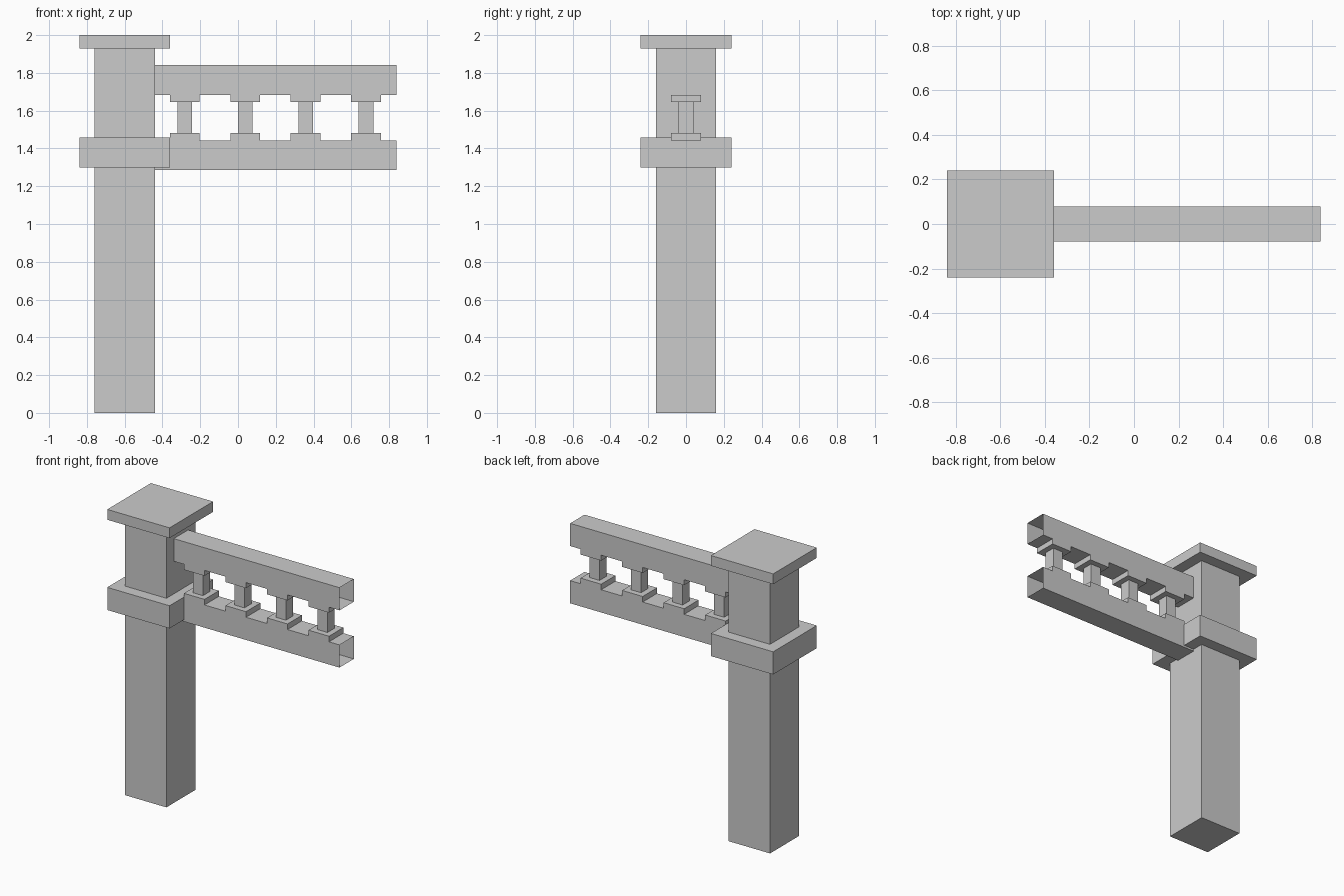
import bpy, bmesh

if "Cube" in bpy.data.objects:
    bpy.data.objects.remove(bpy.data.objects["Cube"])


def box(name, x, y, z, open_ends=False):
    """Box from (min, max) ranges; open_ends leaves off the two x faces."""
    bm = bmesh.new()
    bmesh.ops.create_cube(bm, size=1)
    for v in bm.verts:
        v.co = [(r[0] + r[1]) / 2 + c * (r[1] - r[0]) for r, c in zip((x, y, z), v.co)]
    bm.normal_update()
    if open_ends:
        ends = [f for f in bm.faces if abs(f.normal.x) > 0.9]
        bmesh.ops.delete(bm, geom=ends, context='FACES_ONLY')
    mesh = bpy.data.meshes.new(name)
    bm.to_mesh(mesh)
    bm.free()
    ob = bpy.data.objects.new(name, mesh)
    bpy.context.collection.objects.link(ob)
    return ob


def centred(c, half):
    return (c - half, c + half)


# Square post with collar and cap
POST_X = -0.6
for name, half, z in (("post", 0.16, (0, 1.928)),
                      ("collar", 0.24, (1.299, 1.457)),
                      ("cap", 0.24, (1.928, 2.0))):
    box(name, centred(POST_X, half), (-half, half), z)

# Hollow rails, open at the ends
RAIL_X, RAIL_Y = (-0.44, 0.838), (-0.079, 0.079)
box("lower_rail", RAIL_X, RAIL_Y, (1.285, 1.443), open_ends=True)
box("upper_rail", RAIL_X, RAIL_Y, (1.684, 1.842), open_ends=True)

# Balusters: foot, shaft and head
for i in range(4):
    cx = -0.282 + 0.32 * i
    for part, half, z in (("foot", 0.079, (1.443, 1.482)),
                          ("shaft", 0.039, (1.482, 1.646)),
                          ("head", 0.079, (1.646, 1.684))):
        box(f"baluster_{part}_{i + 1}", centred(cx, half), (-half, half), z)
